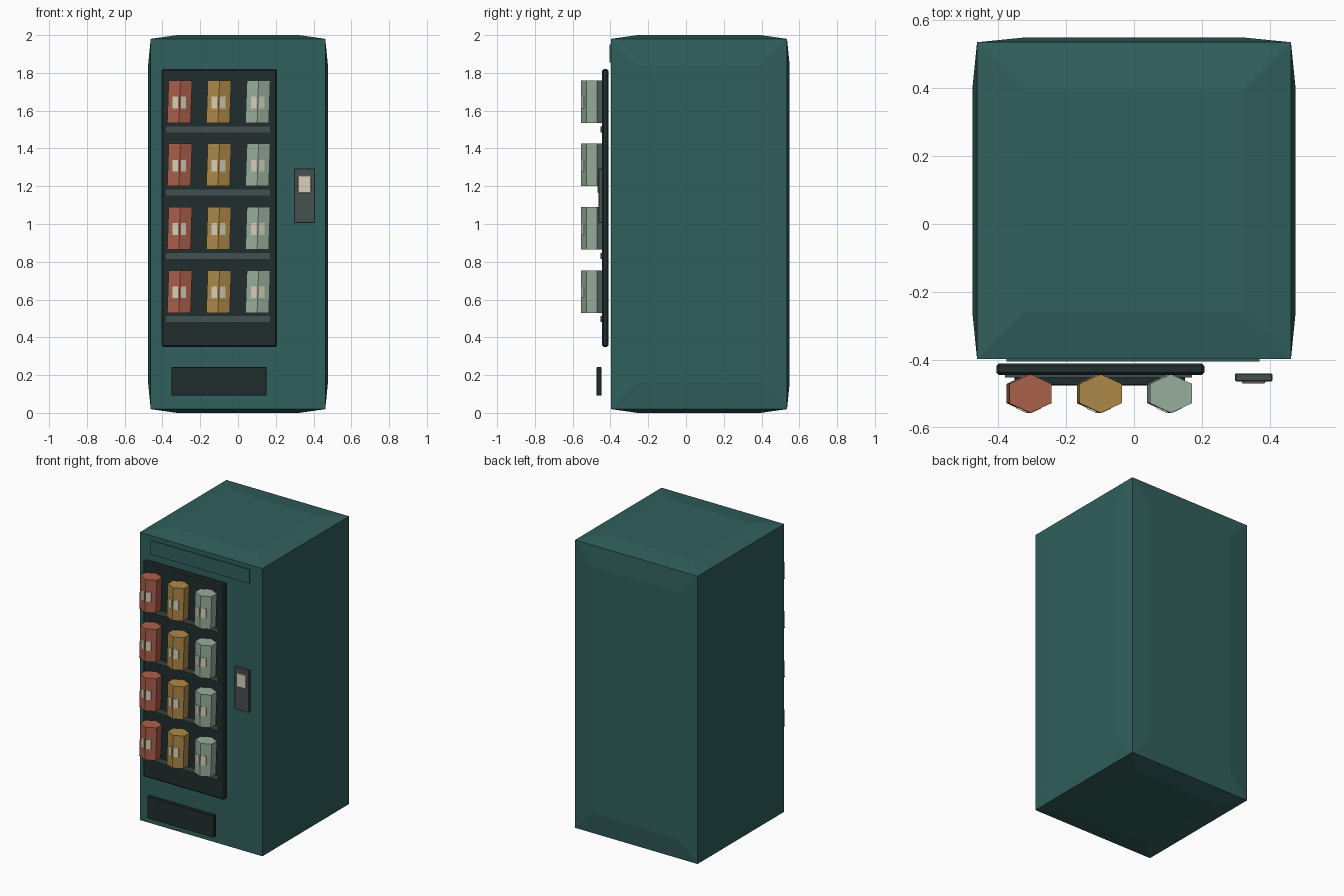
import bpy, bmesh

if "Cube" in bpy.data.objects:
    bpy.data.objects.remove(bpy.data.objects["Cube"])


def material(name, rgb):
    m = bpy.data.materials.new(name)
    m.diffuse_color = (*rgb, 1)
    m.use_nodes = True
    m.node_tree.nodes["Principled BSDF"].inputs["Base Color"].default_value = m.diffuse_color
    return m


GREEN = material("cabinet green", (0.03, 0.115, 0.107))
DARK = material("dark glass", (0.016, 0.026, 0.027))
GREY = material("slate grey", (0.06, 0.08, 0.08))
CREAM = material("cream", (0.68, 0.63, 0.49))
RED = material("brick red", (0.40, 0.115, 0.07))
GOLD = material("ochre", (0.42, 0.25, 0.065))
SAGE = material("sage", (0.31, 0.42, 0.33))


def finish(bm, name, mat):
    bmesh.ops.recalc_face_normals(bm, faces=bm.faces)
    me = bpy.data.meshes.new(name)
    bm.to_mesh(me)
    bm.free()
    me.materials.append(mat)
    ob = bpy.data.objects.new(name, me)
    bpy.context.collection.objects.link(ob)
    return ob


def prism(bm, pts, z0, z1, lean=0.0):
    """Extrude an xy outline upward, its top shifted sideways by lean."""
    face = bm.faces.new([bm.verts.new((x, y, z0)) for x, y in pts])
    out = bmesh.ops.extrude_face_region(bm, geom=[face])["geom"]
    top = [v for v in out if isinstance(v, bmesh.types.BMVert)]
    bmesh.ops.translate(bm, verts=top, vec=(lean, 0, z1 - z0))


def box(name, x, y, z, mat, bevel=0.0):
    bm = bmesh.new()
    prism(bm, [(x[0], y[0]), (x[1], y[0]), (x[1], y[1]), (x[0], y[1])], *z)
    if bevel:
        bmesh.ops.bevel(bm, geom=bm.edges[:], offset=bevel, segments=1,
                        affect='EDGES')
    return finish(bm, name, mat)


# Cabinet: flat front, other sides gently domed by a raised inset
bm = bmesh.new()
X, Y0, Y1 = 0.462, -0.397, 0.535
prism(bm, [(-X, Y0), (X, Y0), (X, Y1), (-X, Y1)], 0.02, 1.98)
bmesh.ops.recalc_face_normals(bm, faces=bm.faces)
sides = [f for f in bm.faces if f.normal.y > -0.5]
bmesh.ops.inset_individual(bm, faces=sides, thickness=0.14, depth=0.014,
                           use_even_offset=True)
for v in bm.verts:
    # raised top and bottom panels reach full height
    if v.co.z > 1.985:
        v.co.z = 2.0
    elif v.co.z < 0.015:
        v.co.z = 0.0
finish(bm, "cabinet", GREEN)

# Front fittings
box("sign_panel", (-0.375, 0.37), (-0.404, -0.396), (1.855, 1.95), GREEN)
box("display_window", (-0.405, 0.207), (-0.445, -0.41), (0.35, 1.82), DARK, 0.008)
box("delivery_flap", (-0.352, 0.15), (-0.475, -0.447), (0.092, 0.242), DARK, 0.003)
box("payment_panel", (0.297, 0.407), (-0.463, -0.44), (1.005, 1.295), GREY, 0.003)
box("payment_screen", (0.317, 0.387), (-0.469, -0.462), (1.165, 1.258), CREAM, 0.003)

# Six-sided cartons with a ridge at the front, on four shelves
W, R, YC = 0.062, 0.057, -0.499
HEX = [(0, -R), (W, -R / 2), (W, R / 2), (0, R), (-W, R / 2), (-W, -R / 2)]
SLOPE = R / 2 / W

for row in range(4):
    base = 1.535 - 0.335 * row
    box(f"shelf_{row + 1}", (-0.38, 0.17), (-0.452, -0.444),
        (base - 0.05, base - 0.018), GREY)
    for col, mat in enumerate((RED, GOLD, SAGE)):
        cx = -0.31 + 0.207 * col
        bm = bmesh.new()
        prism(bm, [(cx - 0.003 + x, YC + y) for x, y in HEX],
              base, base + 0.225, 0.008)
        finish(bm, f"carton_{row + 1}_{col + 1}", mat)
        # Paired label plates either side of the ridge
        bm = bmesh.new()
        for s in (-1, 1):
            a, b = s * 0.007, s * 0.036
            ya = YC - R + abs(a) * SLOPE
            yb = YC - R + abs(b) * SLOPE
            prism(bm, [(cx + a, ya - 0.004), (cx + b, yb - 0.004),
                       (cx + b, yb + 0.002), (cx + a, ya + 0.002)],
                  base + 0.077, base + 0.14)
        finish(bm, f"carton_label_{row + 1}_{col + 1}", CREAM)
